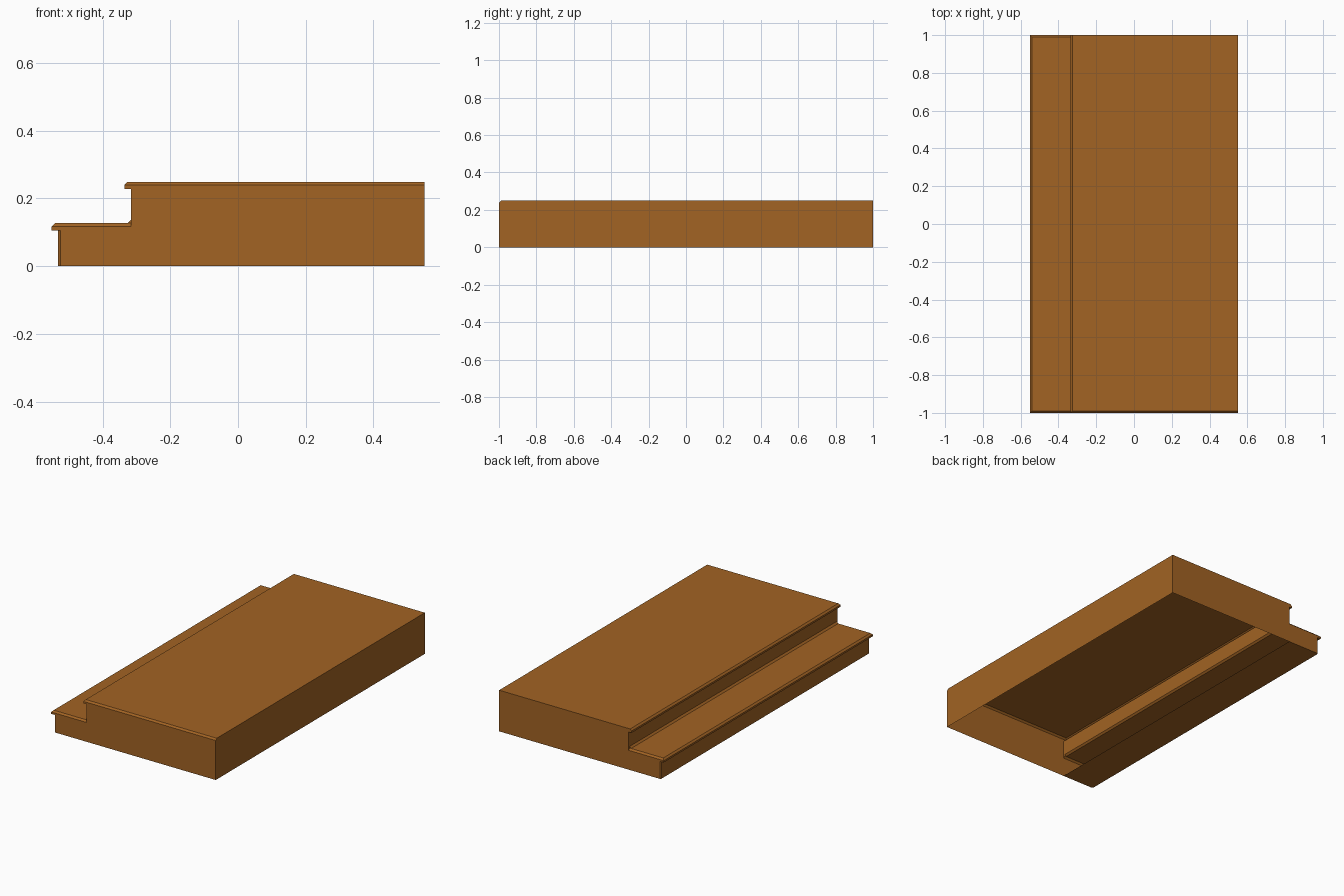
import bpy
import bmesh

if "Cube" in bpy.data.objects:
    bpy.data.objects.remove(bpy.data.objects["Cube"])

# Key positions: risers, nosings, back wall and tread heights
RISER1, NOSE1 = -0.531, -0.551
RISER2, NOSE2 = -0.316, -0.336
BACK = 0.551
Z1, Z2 = 0.127, 0.249       # tread tops
C = 0.01                    # chamfer size
NOSE_H = 0.021              # nosing height
R = 0.006                   # chamfer of the lower riser corners

wood = bpy.data.materials.new("warm brown wood")
wood.diffuse_color = (0.36, 0.125, 0.017, 1)
wood.use_nodes = True
wood.node_tree.nodes["Principled BSDF"].inputs["Base Color"].default_value = wood.diffuse_color

bm = bmesh.new()


def face(points):
    bm.faces.new([bm.verts.new(p) for p in points])


def strip(a, b, ya=(-1, 1), yb=(-1, 1)):
    """Long face along y between two (x, z) profile points."""
    face([(a[0], ya[0], a[1]), (a[0], ya[1], a[1]),
          (b[0], yb[1], b[1]), (b[0], yb[0], b[1])])


inset = (-1 + C, 1 - C)
corner = (-1 + R, 1 - R)
front_inset = (-1 + C, 1)
low1, low2 = Z1 - NOSE_H, Z2 - NOSE_H

# Lower step: riser, nosing, tread, cove and closed underside
strip((RISER1, 0), (RISER1, low1), corner, corner)
face([(NOSE1, -1, low1), (RISER1 + R, -1, low1), (RISER1, -1 + R, low1),
      (RISER1, 1 - R, low1), (RISER1 + R, 1, low1), (NOSE1, 1, low1)])
strip((NOSE1, low1), (NOSE1, Z1 - C))
strip((NOSE1, Z1 - C), (NOSE1 + C, Z1), yb=inset)
strip((NOSE1 + C, Z1), (RISER2 - C, Z1), inset, inset)
strip((RISER2 - C, Z1), (RISER2, Z1 + C), inset, inset)
face([(RISER1 + R, -1, 0), (RISER1, -1 + R, 0), (RISER1, 1 - R, 0),
      (RISER1 + R, 1, 0), (RISER2, 1, 0), (RISER2, -1, 0)])

# Upper step: riser, nosing, platform top and back wall
face([(RISER2, -1 + C, Z1 + C), (RISER2, -1 + C, Z1), (RISER2, -1, Z1 - C),
      (RISER2, -1, low2), (RISER2, 1, low2), (RISER2, 1, Z1 - C),
      (RISER2, 1 - C, Z1), (RISER2, 1 - C, Z1 + C)])
strip((RISER2, low2), (NOSE2, low2))
strip((NOSE2, low2), (NOSE2, Z2 - C))
strip((NOSE2, Z2 - C), (NOSE2 + C, Z2), yb=front_inset)
strip((NOSE2 + C, Z2), (BACK, Z2), front_inset, front_inset)
face([(BACK, -1, 0), (BACK, 1, 0), (BACK, 1, Z2),
      (BACK, -1 + C, Z2), (BACK, -1, Z2 - C)])

# End walls with their chamfers; only the front end is chamfered at the top
for s in (-1, 1):
    y, yi = s, s * (1 - C)
    top = [(NOSE2, Z2 - C), (BACK, Z2 - C)]
    if s > 0:
        top = [(NOSE2, Z2 - C), (NOSE2 + C, Z2), (BACK, Z2)]
    outline = [(RISER1 + R, 0), (RISER1 + R, low1), (NOSE1, low1),
               (NOSE1, Z1 - C), (RISER2, Z1 - C), (RISER2, low2),
               (NOSE2, low2)] + top + [(BACK, 0)]
    face([(x, y, z) for x, z in outline])
    face([(RISER1 + R, y, 0), (RISER1 + R, y, low1),
          (RISER1, s * (1 - R), low1), (RISER1, s * (1 - R), 0)])
    face([(NOSE1, y, Z1 - C), (RISER2, y, Z1 - C),
          (RISER2, yi, Z1), (NOSE1 + C, yi, Z1)])
    face([(RISER2 - C, yi, Z1), (RISER2, yi, Z1), (RISER2, yi, Z1 + C)])
    if s < 0:
        face([(NOSE2, y, Z2 - C), (BACK, y, Z2 - C),
              (BACK, yi, Z2), (NOSE2 + C, yi, Z2)])

# Weld the shell and point its faces outward
bmesh.ops.remove_doubles(bm, verts=bm.verts[:], dist=0.0005)
bmesh.ops.recalc_face_normals(bm, faces=bm.faces[:])
platform = max(bm.faces, key=lambda f: f.calc_center_median().z)
if platform.normal.z < 0:
    bmesh.ops.reverse_faces(bm, faces=bm.faces[:])

mesh = bpy.data.meshes.new("step_platform")
bm.to_mesh(mesh)
bm.free()
mesh.materials.append(wood)
bpy.context.collection.objects.link(bpy.data.objects.new("step_platform", mesh))
